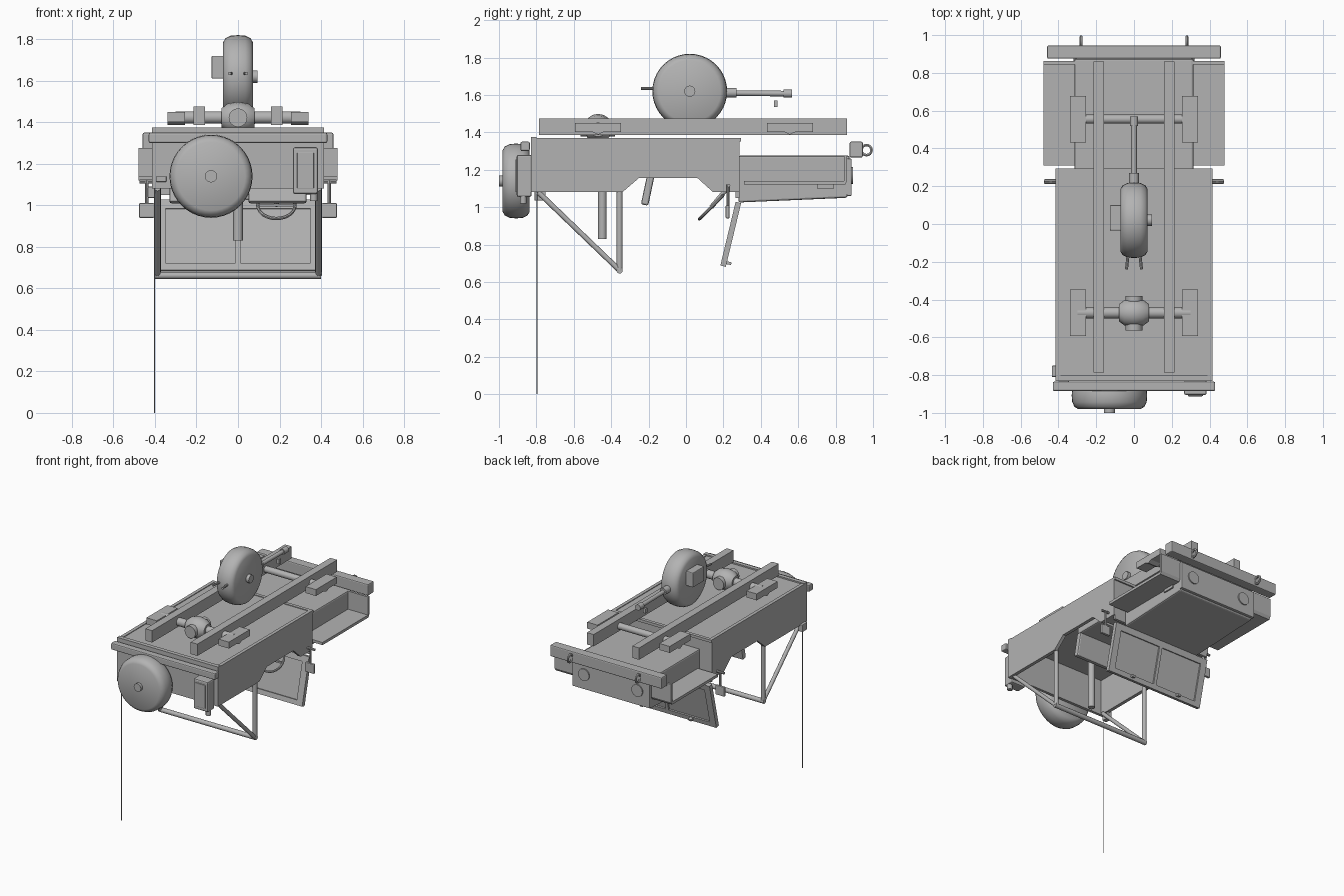
import bpy, bmesh, math
from mathutils import Vector, Matrix

if "Cube" in bpy.data.objects:
    bpy.data.objects.remove(bpy.data.objects["Cube"])

grey = bpy.data.materials.new("plain_grey")
grey.diffuse_color = (0.45, 0.45, 0.45, 1)
grey.use_nodes = True
grey.node_tree.nodes["Principled BSDF"].inputs["Base Color"].default_value = grey.diffuse_color

def finish(name, bm, bevel=0.0, smooth=False):
    bmesh.ops.recalc_face_normals(bm, faces=bm.faces)
    me = bpy.data.meshes.new(name)
    bm.to_mesh(me)
    bm.free()
    ob = bpy.data.objects.new(name, me)
    bpy.context.collection.objects.link(ob)
    me.materials.append(grey)
    if bevel:
        m = ob.modifiers.new("bevel", 'BEVEL')
        m.width, m.segments, m.limit_method = bevel, 2, 'ANGLE'
    if smooth:
        bpy.ops.object.select_all(action='DESELECT')
        bpy.context.view_layer.objects.active = ob
        ob.select_set(True)
        bpy.ops.object.shade_smooth_by_angle(angle=math.radians(35))
    return ob

def box(name, x, y, z, bevel=0.0, matrix=None):
    """Box from (min, max) ranges, optionally placed by a matrix."""
    bm = bmesh.new()
    bmesh.ops.create_cube(bm, size=1)
    for v in bm.verts:
        v.co = Vector([(a + b) / 2 + c * (b - a) for (a, b), c in zip((x, y, z), v.co)])
    if matrix:
        bm.transform(matrix)
    return finish(name, bm, bevel)

def tube(name, a, b, r, n=12):
    a, b = Vector(a), Vector(b)
    d = b - a
    bm = bmesh.new()
    bmesh.ops.create_cone(bm, cap_ends=True, segments=n, radius1=r, radius2=r, depth=d.length)
    bm.transform(Matrix.Translation((a + b) / 2) @ d.to_track_quat('Z', 'Y').to_matrix().to_4x4())
    return finish(name, bm, 0, True)

def extrude_x(name, pts, x0, x1, bevel=0.0):
    """Side profile of (y, z) points extruded along x."""
    bm = bmesh.new()
    f = bm.faces.new([bm.verts.new((x0, y, z)) for y, z in pts])
    g = bmesh.ops.extrude_face_region(bm, geom=[f])['geom']
    bmesh.ops.translate(bm, vec=(x1 - x0, 0, 0), verts=[e for e in g if isinstance(e, bmesh.types.BMVert)])
    return finish(name, bm, bevel)

def lathe(name, prof, centre, axis, n=32):
    """Turn (radius, height) points about an axis through centre."""
    bm = bmesh.new()
    vs = [bm.verts.new((r, 0, h)) for r, h in prof]
    es = [bm.edges.new(p) for p in zip(vs, vs[1:])]
    bmesh.ops.spin(bm, geom=vs + es, cent=(0, 0, 0), axis=(0, 0, 1), angle=math.tau, steps=n)
    bmesh.ops.remove_doubles(bm, verts=bm.verts, dist=1e-4)
    q = Vector(axis).to_track_quat('Z', 'Y').to_matrix().to_4x4()
    bm.transform(Matrix.Translation(centre) @ q)
    return finish(name, bm, 0, True)

# overturned body tub: side walls with door cutouts, floor, end walls
side = [(-.83, 1.37), (-.83, 1.08), (-.34, 1.08), (-.25, 1.157), (.06, 1.157),
        (.145, 1.08), (.285, 1.08), (.285, 1.37)]
for s, n in ((-1, "left"), (1, "right")):
    extrude_x(f"{n}_tub_side", side, s * .39, s * .415)
box("tub_floor", (-.405, .405), (-.825, .28), (1.345, 1.365))
box("tub_rear_wall", (-.405, .405), (-.83, -.81), (1.08, 1.365))
box("tub_fire_wall", (-.405, .405), (.265, .285), (1.05, 1.365))
box("dashboard", (-.39, .39), (.17, .28), (1.08, 1.10))
box("floor_rim_front", (-.415, .415), (.27, .295), (1.35, 1.37))
box("floor_rim_rear", (-.415, .415), (-.83, -.80), (1.35, 1.375))
box("rear_bumper", (-.43, .43), (-.885, -.835), (1.30, 1.35), .008)

# bonnet, grille and front wings
extrude_x("bonnet", [(.28, 1.275), (.28, 1.025), (.86, 1.05), (.875, 1.08), (.875, 1.275)], -.315, .315, .01)
box("grille_plate", (-.32, .32), (.86, .885), (1.06, 1.26), .005)
for s, n in ((-1, "left"), (1, "right")):
    wing = [(.31, 1.12), (.85, 1.12), (.862, 1.14), (.862, 1.275), (.845, 1.275), (.845, 1.14), (.31, 1.14)]
    extrude_x(f"{n}_wing", wing, s * .31, s * .48)
    tube(f"{n}_headlight", (s * .22, .87, 1.17), (s * .22, .893, 1.17), .045, 20)
    box(f"{n}_bonnet_catch", (s * .317 - .008, s * .317 + .008), (.70, .79), (1.10, 1.12))
    # tow hooks on the front bumper
    bx = s * .28
    bm = bmesh.new()
    ring = [[bm.verts.new((bx + .008 * math.cos(b), .965 + (.027 + .008 * math.sin(b)) * math.cos(a),
             1.305 + (.027 + .008 * math.sin(b)) * math.sin(a)))
             for b in [k * math.tau / 6 for k in range(6)]] for a in [k * math.tau / 16 for k in range(16)]]
    for i in range(16):
        for j in range(6):
            p, q = ring[i], ring[(i + 1) % 16]
            bm.faces.new((p[j], p[(j + 1) % 6], q[(j + 1) % 6], q[j]))
    finish(f"{n}_tow_hook", bm, 0, True)
    # mirrors on stalks
    box(f"{n}_mirror", (s * .44 - .037, s * .44 + .037), (.212, .232), (.94, 1.01), .005)
    tube(f"{n}_mirror_stalk", (s * .44, .225, 1.0), (s * .44, .225, 1.12), .008, 8)
    tube(f"{n}_mirror_arm", (s * .40, .228, 1.115), (s * .475, .228, 1.115), .009, 8)
    # chassis rails and axle pads
    box(f"{n}_chassis_rail", (s * .187 - .028, s * .187 + .028), (-.785, .86), (1.387, 1.475))
    for y, m in ((-.47, "rear"), (.555, "front")):
        pad = [(y - .123, 1.45), (y - .123, 1.402), (y - .03, 1.402), (y, 1.388), (y + .03, 1.402),
               (y + .123, 1.402), (y + .123, 1.45)]
        extrude_x(f"{n}_{m}_spring_pad", pad, s * .255, s * .34)
    # roll bar legs and struts
    tube(f"{n}_roll_leg", (s * .388, -.355, 1.09), (s * .388, -.355, .662), .016)
    tube(f"{n}_roll_strut", (s * .388, -.79, 1.08), (s * .388, -.355, .662), .014)
    # seats
    lean = Matrix.Translation((s * .19, -.205, 1.09)) @ Matrix.Rotation(math.radians(-12), 4, 'X')
    box(f"{n}_seat_back", (-.14, .14), (-.02, .02), (-.08, .09), .01, lean)
    box(f"{n}_seat_cushion", (s * .19 - .14, s * .19 + .14), (-.2, .03), (1.17, 1.23), .01)
    # exhaust stubs of the upper wheel
    tube(f"{n}_wheel_prong", (s * .03, -.15, 1.635), (s * .04, -.24, 1.635), .008, 8)
    # windscreen uprights and wiper studs are placed in the tilted frame
tube("roll_bar", (-.4, -.355, .662), (.4, -.355, .662), .017)
box("front_bumper", (-.46, .46), (.875, .945), (1.265, 1.35), .008)

# windscreen, tilted forward beneath the bonnet edge
tilt = Matrix.Translation((0, .28, 1.025)) @ Matrix.Rotation(math.radians(-13.5), 4, 'X')
for n, x, z in (("top", (-.4, .4), (-.045, 0)), ("bottom", (-.4, .4), (-.35, -.315)),
                ("left", (-.4, -.35), (-.35, 0)), ("right", (.35, .4), (-.35, 0)),
                ("middle", (-.012, .012), (-.35, 0))):
    box(f"windscreen_{n}", x, (-.015, .015), z, 0, tilt)
box("windscreen_glass", (-.36, .36), (-.004, .004), (-.33, -.02), 0, tilt)
for x in (-.2, .2):
    box("wiper_stud", (x - .012, x + .012), (0, .04), (-.335, -.32), 0, tilt)

# steering wheel and column
bpy.ops.mesh.primitive_torus_add(location=(.185, .135, 1.0), rotation=(math.radians(45), 0, 0),
                                 major_radius=.09, minor_radius=.008, major_segments=24, minor_segments=8)
bpy.context.object.name = "steering_wheel"
bpy.context.object.data.materials.append(grey)
box("steering_spoke", (.10, .27), (.128, .142), (.994, 1.006))
tube("steering_column", (.185, .135, 1.0), (.185, .22, 1.1), .012)

# mounting post inside the tub and the long whip aerial
tube("gun_post", (0, -.447, .83), (0, -.447, 1.36), .023, 16)
tube("aerial", (-.402, -.797, 0), (-.402, -.797, 1.09), .003, 6)
box("aerial_base", (-.435, -.40), (-.81, -.75), (1.035, 1.09), .005)

# axles with the rear differential
for y, m in ((-.47, "rear"), (.555, "front")):
    tube(f"{m}_axle", (-.3, y, 1.423), (.3, y, 1.423), .03 if m == "rear" else .024, 16)
lathe("differential", [(0, -.082), (.045, -.08), (.068, -.05), (.077, 0), (.068, .05), (.045, .08), (0, .082)],
      (0, -.47, 1.422), (1, 0, 0), 16)
tube("differential_nose", (0, -.565, 1.422), (0, -.38, 1.422), .045, 16)

# two wheels: spare on the tail and a loose one above the chassis
tyre = [(0, -.072), (.165, -.072), (.185, -.06), (.197, -.035), (.2, 0), (.197, .035), (.185, .06),
        (.165, .072), (0, .072)]
lathe("spare_wheel", tyre, (-.13, -.908, 1.14), (0, 1, 0), 40)
tube("spare_hub", (-.13, -1.0, 1.14), (-.13, -.95, 1.14), .03)
lathe("upper_wheel", tyre, (0, .02, 1.62), (1, 0, 0), 40)
tube("upper_wheel_hub", (.05, .02, 1.62), (.095, .02, 1.62), .03)
box("upper_wheel_box", (-.128, -.06), (-.035, .1), (1.61, 1.72), .006)
tube("drive_sleeve", (0, .19, 1.612), (0, .27, 1.612), .026, 16)
tube("drive_shaft", (0, .25, 1.61), (0, .55, 1.607), .015)
tube("drive_shaft_end", (0, .52, 1.607), (0, .568, 1.607), .022)
box("loose_bolt", (-.01, .01), (.47, .49), (1.535, 1.57))

# fuel can and tail lamp on the rear panel
box("fuel_can", (.265, .385), (-.905, -.825), (1.055, 1.28), .01)
box("fuel_can_panel", (.285, .365), (-.912, -.90), (1.08, 1.255), .004)
tube("fuel_can_cap", (.365, -.87, 1.02), (.365, -.87, 1.06), .018)
box("tail_lamp", (-.395, -.345), (-.84, -.825), (1.113, 1.14), .003)
